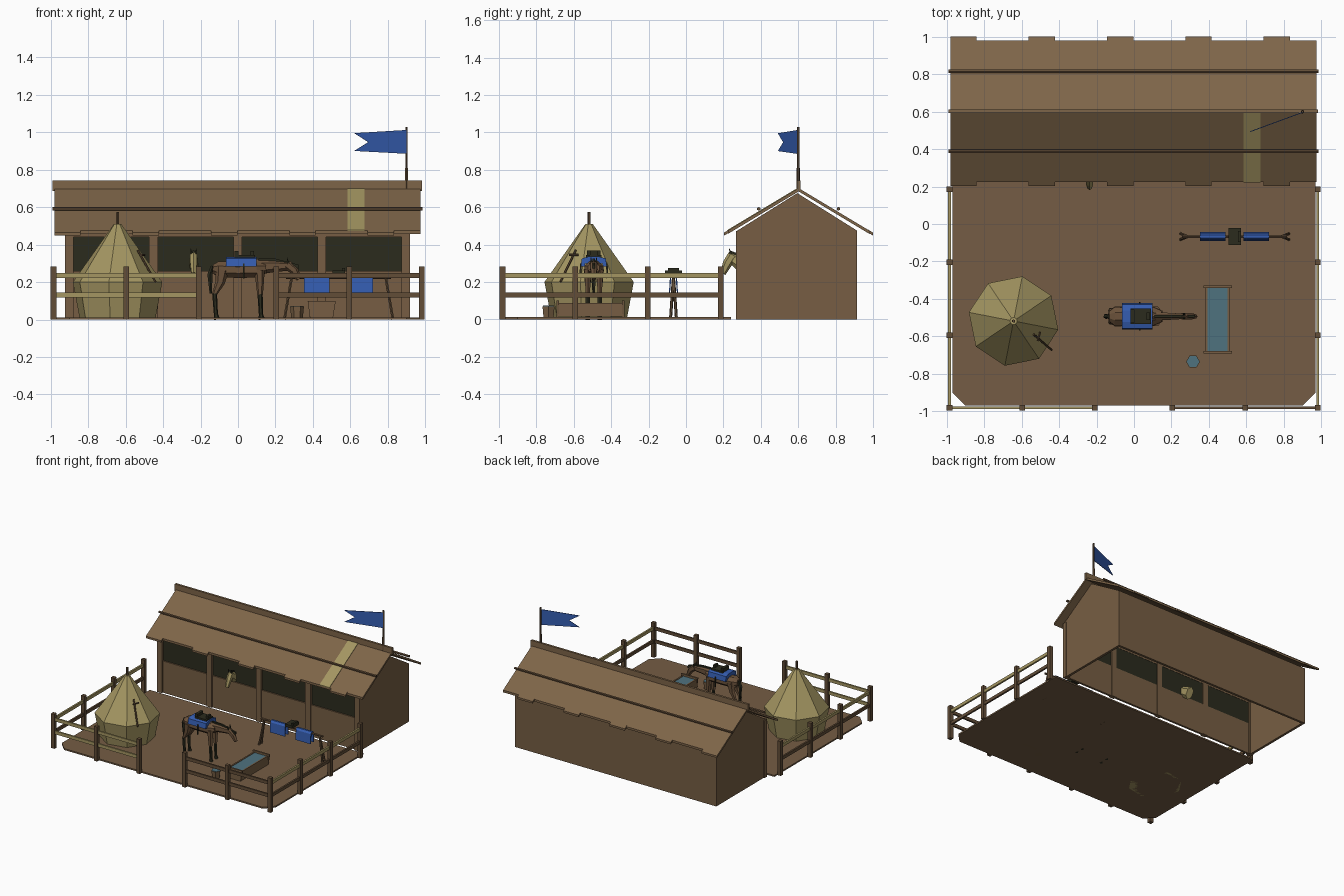
import bpy, bmesh, math
from mathutils import Vector as V

if "Cube" in bpy.data.objects:
    bpy.data.objects.remove(bpy.data.objects["Cube"])


def mat(name, r, g, b):
    m = bpy.data.materials.new(name)
    m.diffuse_color = [(c / 255) ** 2.2 for c in (r, g, b)] + [1]
    m.use_nodes = True
    m.node_tree.nodes["Principled BSDF"].inputs["Base Color"].default_value = m.diffuse_color
    return m


WALL = mat("wall timber", 118, 94, 69)
ROOF = mat("roof boards", 125, 101, 74)
BEAM = mat("dark beam", 98, 78, 58)
GROUND = mat("packed earth", 116, 93, 70)
STRAW = mat("straw", 163, 149, 98)
BLUE = mat("blue cloth", 56, 94, 176)
DARK = mat("dark interior", 47, 47, 35)
WATER = mat("water", 80, 114, 126)
COAT = mat("brown coat", 108, 84, 62)


def mesh(name, verts, faces, m):
    me = bpy.data.meshes.new(name)
    me.from_pydata([tuple(v) for v in verts], [], faces)
    bm = bmesh.new()
    bm.from_mesh(me)
    bmesh.ops.recalc_face_normals(bm, faces=bm.faces)
    bm.to_mesh(me)
    bm.free()
    me.materials.append(m)
    o = bpy.data.objects.new(name, me)
    bpy.context.collection.objects.link(o)
    return o


def prism(name, pts, offset, m):
    """Flat polygon extruded along an offset."""
    n, d = len(pts), V(offset)
    vs = [V(p) for p in pts]
    sides = [(i, (i + 1) % n, (i + 1) % n + n, i + n) for i in range(n)]
    return mesh(name, vs + [v + d for v in vs],
                [tuple(range(n)), tuple(range(n, 2 * n))] + sides, m)


def box(name, x0, x1, y0, y1, z0, z1, m):
    return prism(name, [(x0, y0, z0), (x1, y0, z0), (x1, y1, z0), (x0, y1, z0)],
                 (0, 0, z1 - z0), m)


def loft(name, rings, m, sides=6, side=None, squash=1.0, turn=None):
    """Rings of (point, radius) skinned along a path; squash scales the side axis."""
    ps = [V(p) for p, _ in rings]
    verts, faces = [], []
    turn = math.pi / sides if turn is None else turn
    for i, (p, r) in enumerate(rings):
        t = (ps[min(i + 1, len(ps) - 1)] - ps[max(i - 1, 0)]).normalized()
        s = V(side) if side else (V((1, 0, 0)) if abs(t.x) < 0.9 else V((0, 1, 0)))
        s = (s - t * s.dot(t)).normalized()
        u = t.cross(s)
        for k in range(sides):
            a = turn + 2 * math.pi * k / sides
            verts.append(ps[i] + s * math.cos(a) * r * squash + u * math.sin(a) * r)
    for i in range(len(ps) - 1):
        for k in range(sides):
            a, b = i * sides + k, i * sides + (k + 1) % sides
            faces.append((a, b, b + sides, a + sides))
    last = (len(ps) - 1) * sides
    faces += [tuple(range(sides)), tuple(range(last, last + sides))]
    return mesh(name, verts, faces, m)


# yard ground with clipped front corners
prism("yard_ground", [(-.97, .24, 0), (-.97, -.9, 0), (-.9, -.97, 0), (.9, -.97, 0),
                      (.97, -.9, 0), (.97, .24, 0)], (0, 0, .012), GROUND)

# stable walls, open underneath
for x in (-.915, .895):
    prism("gable_wall", [(x, .275, 0), (x, .914, 0), (x, .914, .475), (x, .595, .675),
                         (x, .275, .475)], (.02, 0, 0), WALL)
box("back_wall", -.915, .915, .895, .914, 0, .475, WALL)
box("front_half_wall", -.9, .9, .278, .295, 0, .26, WALL)
box("front_lintel", -.9, .9, .272, .295, .44, .475, WALL)
for i in range(5):
    x = -.9 + i * .449
    box("stall_post", x - .023, x + .023, .266, .3, 0, .472, WALL)
    if i < 4:
        box("stall_opening", x + .023, x + .426, .288, .293, .26, .44, DARK)

# gable roof: slabs, projecting boards, battens and ridge beam
RY, RZ, SLOPE = .602, .702, .6


def slope_plate(name, s, x0, x1, d0, d1, lift, thick, m):
    pts = [(x, RY + s * d, RZ + lift - SLOPE * d)
           for x, d in ((x0, d0), (x1, d0), (x1, d1), (x0, d1))]
    return prism(name, pts, (0, 0, -thick), m)


for s in (-1, 1):
    slope_plate("roof_slope", s, -.98, .975, 0, .378, 0, .018, ROOF)
    for i in range(5):
        x = -.98 + i * .418
        slope_plate("eave_board", s, x, x + .14, .37, .398, .001, .016, ROOF)
    y = RY + s * .213
    loft("roof_batten", [((-.99, y, .591), .01), ((.985, y, .591), .01)], BEAM)
slope_plate("roof_patch", -1, .585, .675, .01, .38, .004, .006, STRAW)
box("ridge_beam", -.99, .983, RY - .009, RY + .009, .685, .742, ROOF)

# flagpole and swallowtail flag
loft("flagpole_base", [((.9, .6, .7), .01), ((.9, .6, .81), .009)], BEAM)
loft("flagpole", [((.9, .6, .8), .007), ((.9, .6, 1.028), .007)], BEAM)
prism("flag", [(.9, .598, .885), (.9, .598, 1.012), (.62, .495, .995),
               (.695, .523, .947), (.62, .495, .9)], (.001, -.004, 0), BLUE)

# yard fence
fence_x = (-.985, -.597, -.21, .205, .593, .98)
fence_y = (-.205, -.593, .185)
FY = -.98
for x in fence_x:
    box("fence_post", x - .015, x + .015, FY - .016, FY + .014, 0, .283, BEAM)
for x in (fence_x[0], fence_x[-1]):
    for y in fence_y:
        box("fence_post", x - .015, x + .015, y - .015, y + .015, 0, .283, BEAM)
for z in (.235, .13):
    for x0, x1, m in ((-.985, -.21, STRAW), (.205, .98, BEAM)):
        box("front_rail", x0, x1, FY - .007, FY + .007, z - .013, z + .013, m)
    for x in (fence_x[0], fence_x[-1]):
        box("side_rail", x - .007, x + .007, FY, .185, z - .013, z + .013,
            STRAW if z > .2 else BEAM)

# haystack with its centre pole and a leaning fork
HX, HY = -.643, -.518
loft("haystack", [((HX, HY, 0), .205), ((HX, HY, .2), .243), ((HX, HY, .51), .02)],
     STRAW, 8, (1, 0, 0), turn=math.radians(-11))
loft("haystack_pole", [((HX, HY, .48), .009), ((HX, HY, .575), .008)], BEAM)
loft("fork_handle", [((-.535, -.59, .37), .006), ((-.44, -.672, .2), .006)], BEAM)
loft("fork_head", [((-.515, -.625, .345), .006), ((-.5, -.575, .345), .006)], BEAM)

# water trough
TX0, TX1, TY0, TY1 = .38, .51, -.685, -.335
for x0, x1 in ((TX0, TX0 + .012), (TX1 - .012, TX1)):
    box("trough_side", x0, x1, TY0, TY1, .015, .088, WALL)
for y in (TY0, TY1):
    prism("trough_end", [(.385, y - .007, 0), (.505, y - .007, 0),
                         (.522, y - .007, .1), (.372, y - .007, .1)], (0, .014, 0), WALL)
box("trough_water", TX0 + .004, TX1 - .004, TY0, TY1, .015, .084, WATER)

# bucket
loft("bucket", [((.315, -.735, 0), .03), ((.315, -.735, .07), .037)], WALL, 6, turn=0)
loft("bucket_water", [((.315, -.735, .066), .033), ((.315, -.735, .073), .034)], WATER, 6, turn=0)

# tack rail with two draped blankets and a saddle
KX, KY = .5375, -.067
loft("rack_pole", [((KX - .28, KY, .225), .009), ((KX + .28, KY, .225), .009)], BEAM)
for s in (-1, 1):
    for t in (-1, 1):
        loft("rack_leg", [((KX + s * .25, KY, .23), .008),
                          ((KX + s * .29, KY + t * .016, 0), .008)], BEAM)
    cx = KX + s * .116
    prism("rack_blanket", [(cx - .068, KY + dy, z) for dy, z in (
        (-.024, .145), (-.019, .225), (-.008, .24), (.008, .24), (.019, .225), (.024, .145),
        (.018, .145), (.012, .222), (-.012, .222), (-.018, .145))], (.136, 0, 0), BLUE)
box("rack_saddle", KX - .033, KX + .033, KY - .045, KY + .045, .24, .262, DARK)
box("rack_saddle_cantle", KX + .018, KX + .033, KY - .03, KY + .03, .26, .276, DARK)

# saddled horse, facing +x
GY = -.493
S = (0, 1, 0)
loft("horse_body", [((-.135, GY, .272), .024), ((-.105, GY, .268), .046),
                    ((0, GY, .264), .045), ((.1, GY, .268), .048),
                    ((.15, GY, .275), .028)], COAT, 8, S, 1.15)
loft("horse_neck", [((.09, GY, .28), .043), ((.19, GY, .286), .033),
                    ((.28, GY, .285), .023)], COAT, 6, S, .65)
loft("horse_head", [((.262, GY, .293), .026), ((.3, GY, .262), .024),
                    ((.326, GY, .215), .015)], COAT, 6, S, .8)
prism("horse_mane", [(.11, GY - .007, .325), (.2, GY - .007, .325), (.325, GY - .007, .292),
                     (.325, GY - .007, .272), (.2, GY - .007, .305),
                     (.11, GY - .007, .305)], (0, .014, 0), DARK)
loft("horse_tail", [((-.135, GY, .285), .011), ((-.15, GY, .24), .014),
                    ((-.145, GY, .14), .007)], DARK, 5, S)
for s in (-1, 1):
    y = GY + s * .032
    loft("hind_thigh", [((-.085, y, .265), .036), ((-.095, y, .2), .026),
                        ((-.125, y, .135), .013)], COAT, 6, S, .7)
    loft("hind_shank", [((-.125, y, .14), .013), ((-.118, y, .03), .011),
                        ((-.112, y, 0), .017)], DARK, 6, S)
    loft("front_upper_leg", [((.115, y, .265), .028), ((.118, y, .13), .015)], COAT, 6, S, .8)
    loft("front_lower_leg", [((.118, y, .135), .014), ((.122, y, .03), .011),
                             ((.127, y, 0), .017)], DARK, 6, S)
    loft("horse_ear", [((.268, GY + s * .012, .3), .008), ((.262, GY + s * .015, .33), .002)],
         DARK, 4, S)
    loft("stirrup_strap", [((.03, GY + s * .07, .3), .006), ((.03, GY + s * .072, .22), .006)],
         DARK, 4)
prism("saddle_blanket", [(-.063, GY + dy, z) for dy, z in (
    (-.07, .283), (-.064, .325), (-.03, .335), (.03, .335), (.064, .325), (.07, .283),
    (.05, .283), (.045, .3), (-.045, .3), (-.05, .283))], (.163, 0, 0), BLUE)
box("saddle_seat", -.018, .09, GY - .042, GY + .042, .33, .345, DARK)
box("saddle_cantle", -.018, .004, GY - .036, GY + .036, .34, .367, DARK)
box("saddle_pommel", .068, .085, GY - .02, GY + .02, .34, .367, DARK)

# pale horse looking out of a stall
PX = -.237
S = (1, 0, 0)
loft("stall_horse_neck", [((PX, .37, .25), .05), ((PX, .29, .3), .04),
                          ((PX, .235, .335), .026)], STRAW, 6, S, .65)
loft("stall_horse_head", [((PX, .25, .345), .026), ((PX, .222, .3), .025),
                          ((PX, .196, .245), .016)], STRAW, 6, S, .85)
prism("stall_horse_mane", [(PX - .006, .235, .368), (PX - .006, .285, .35),
                           (PX - .006, .285, .32), (PX - .006, .225, .345)], (.012, 0, 0), DARK)
for s in (-1, 1):
    loft("stall_horse_ear", [((PX + s * .012, .238, .352), .008),
                             ((PX + s * .015, .232, .378), .002)], DARK, 4, S)
